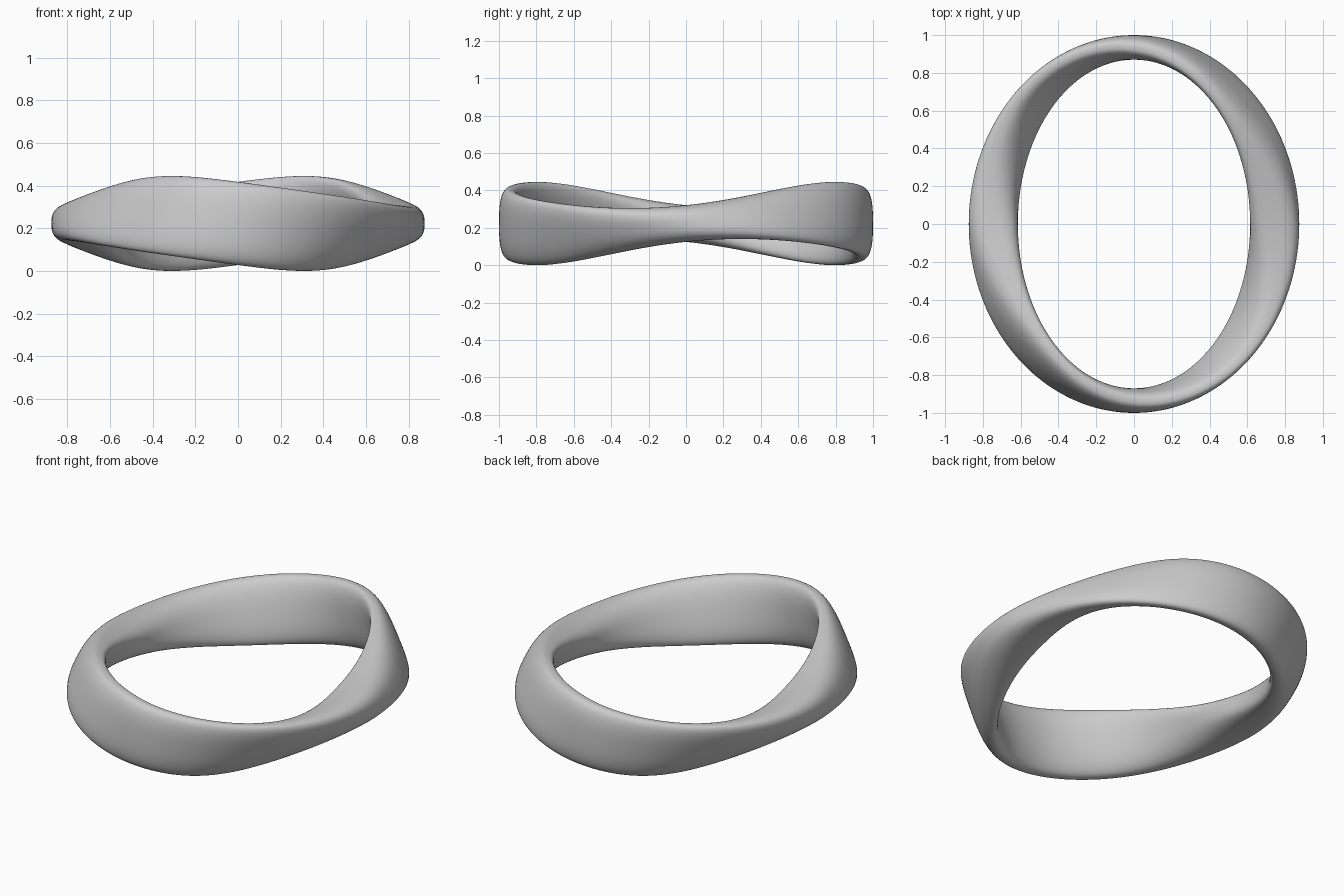
import bpy, bmesh
from math import sin, cos, pi, copysign, sqrt

if "Cube" in bpy.data.objects:
    bpy.data.objects.remove(bpy.data.objects["Cube"])

RING, SECT = 160, 56      # steps round the ring and round its section
POWER = 2 / 2.6           # slightly squared oval section
LEAN = 0.72               # how far the section tips between the axes


def spow(v):
    return copysign(abs(v) ** POWER, v)


def section(lean):
    """Squared oval in unit coordinates, leaning by a given amount."""
    pts = []
    for j in range(SECT):
        a = 2 * pi * j / SECT
        u, v = spow(cos(a)), spow(sin(a))
        pts.append((sqrt(1 - lean * lean) * u + lean * v, v))
    m = max(abs(p[0]) for p in pts)
    return [(p[0] / m, p[1]) for p in pts]


bm = bmesh.new()
loops = []
for i in range(RING):
    t = 2 * pi * i / RING
    s2 = sin(2 * t)
    half_h = 0.098 + 0.097 * sin(t) ** 2 + 0.012 * s2 * s2
    mid_z = 0.222 + 0.049 * s2
    loops.append([bm.verts.new(((0.745 + 0.13 * u) * cos(t),
                                (0.935 + 0.065 * u) * sin(t),
                                mid_z + half_h * v))
                  for u, v in section(-LEAN * s2)])

# Skin the sections into a closed band
for i in range(RING):
    a, b = loops[i], loops[(i + 1) % RING]
    for j in range(SECT):
        k = (j + 1) % SECT
        bm.faces.new((a[j], b[j], b[k], a[k]))
bmesh.ops.recalc_face_normals(bm, faces=bm.faces)

# Stand it on the ground
low = min(v.co.z for v in bm.verts)
for v in bm.verts:
    v.co.z -= low
for f in bm.faces:
    f.smooth = True

mesh = bpy.data.meshes.new("twisted_ring")
bm.to_mesh(mesh)
bm.free()
ring = bpy.data.objects.new("twisted_ring", mesh)
bpy.context.collection.objects.link(ring)
